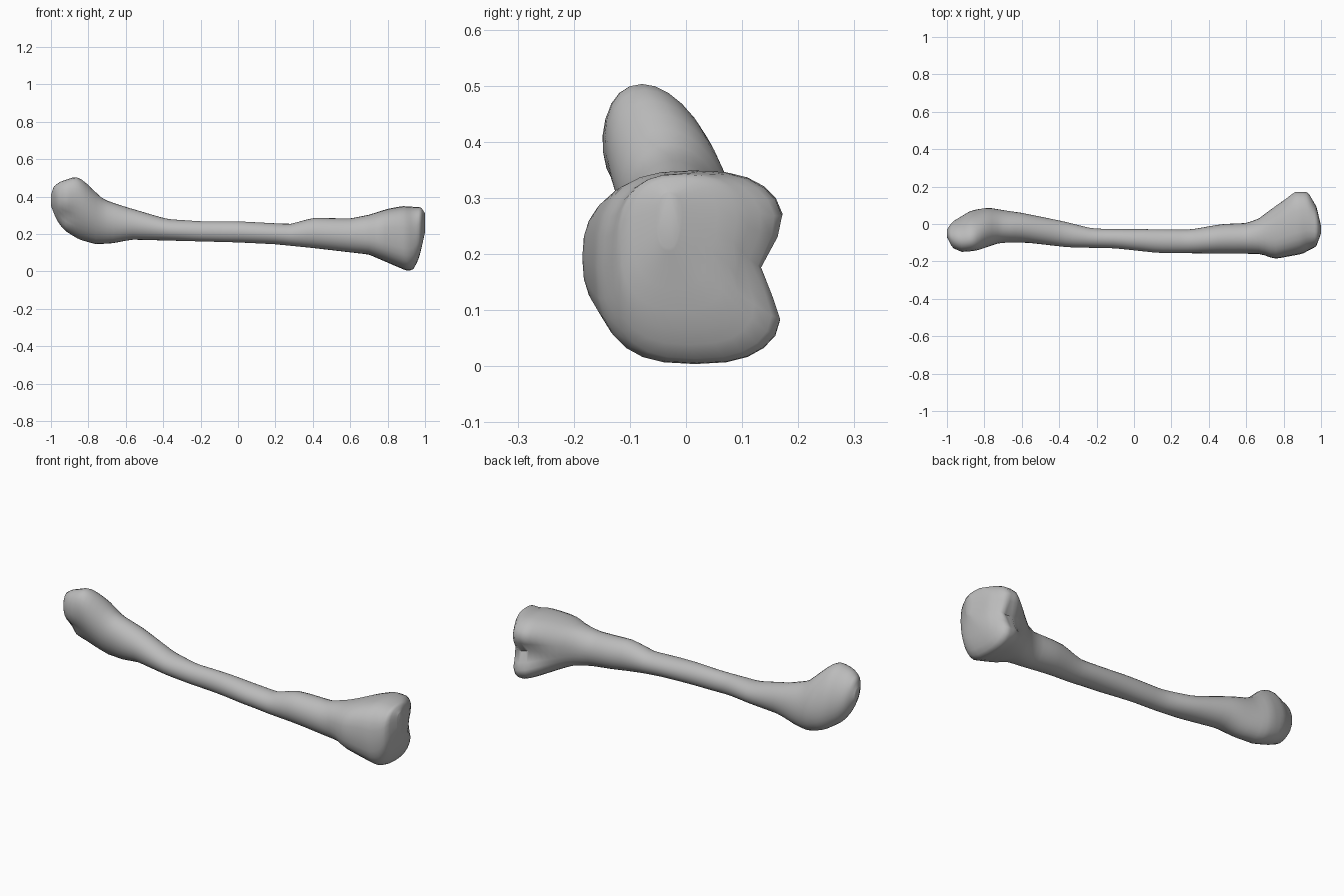
import bpy
import bmesh
import math
from mathutils import Vector

default_cube = bpy.data.objects.get("Cube")
if default_cube:
    bpy.data.objects.remove(default_cube, do_unlink=True)

SIDES = 28
STATIONS = 72

# Outline of the bone along its length: (x, height) and (x, depth)
TOP = [(-1, .41), (-.985, .455), (-.95, .48), (-.87, .508), (-.83, .49), (-.72, .385),
       (-.6, .345), (-.38, .28), (-.2, .268), (0, .268), (.28, .253), (.4, .287),
       (.6, .283), (.7, .303), (.8, .335), (.88, .35), (.98, .343), (1, .31)]
BOTTOM = [(-1, .35), (-.97, .275), (-.93, .22), (-.85, .17), (-.76, .145), (-.67, .15),
          (-.57, .17), (0, .155), (.2, .145), (.4, .125), (.7, .09), (.85, .025),
          (.91, 0), (.94, .012), (.97, .075), (1, .21)]
BACK = [(-1, -.03), (-.97, .01), (-.88, .06), (-.78, .085), (-.6, .06), (-.38, .015),
        (-.22, -.025), (.3, -.03), (.47, 0), (.6, .005), (.67, .03), (.8, .14),
        (.86, .19), (.93, .19), (.975, .1), (1, -.01)]
FRONT = [(-1, -.07), (-.97, -.125), (-.92, -.145), (-.82, -.13), (-.72, -.1), (-.57, -.1),
         (-.35, -.125), (-.1, -.13), (.13, -.155), (.68, -.16), (.75, -.188),
         (.9, -.16), (.975, -.12), (1, -.05)]
# How far the section leans and how square it is
LEAN = [(-1, .2), (-.85, .27), (-.6, 0), (1, 0)]
SQUARENESS = [(-1, 2), (.6, 2), (.85, 2.8), (1, 2.6)]


def sample(points, x):
    """Straight interpolation along an outline."""
    for (x0, v0), (x1, v1) in zip(points, points[1:]):
        if x <= x1:
            return v0 + (v1 - v0) * (x - x0) / (x1 - x0)
    return points[-1][1]


def bump(distance, width):
    return math.exp(-(distance / width) ** 2)


def rounded(value, power):
    return math.copysign(abs(value) ** (2 / power), value)


def section_point(x, angle):
    top, bottom = sample(TOP, x), sample(BOTTOM, x)
    back, front = sample(BACK, x), sample(FRONT, x)
    power = sample(SQUARENESS, x)
    c, s = math.cos(angle), math.sin(angle)
    rise = rounded(s, power) * (top - bottom) / 2
    y = (back + front) / 2 + rounded(c, power) * (back - front) / 2
    y -= sample(LEAN, x) * rise
    z = (top + bottom) / 2 + rise
    # Hollow between the two rear knuckles of the wide end
    if c > 0:
        y -= .075 * bump(x - .88, .09) * bump(z - .17, .06) * c
    # Shallow groove under the ball at the narrow end
    else:
        y -= .025 * bump(x + .93, .05) * bump(z - .29, .035) * c
    return Vector((x, y, z))


# Bone: one lofted skin with closed ends
bm = bmesh.new()
rings = []
for i in range(STATIONS):
    x = -math.cos(math.pi * i / (STATIONS - 1))
    rings.append([bm.verts.new(section_point(x, math.tau * k / SIDES))
                  for k in range(SIDES)])
for a, b in zip(rings, rings[1:]):
    for k in range(SIDES):
        n = (k + 1) % SIDES
        bm.faces.new((a[k], a[n], b[n], b[k]))
bm.faces.new(rings[0])
bm.faces.new(rings[-1])
bmesh.ops.smooth_vert(bm, verts=[v for ring in rings[1:-1] for v in ring], factor=.3,
                      use_axis_x=True, use_axis_y=True, use_axis_z=True)
bmesh.ops.recalc_face_normals(bm, faces=bm.faces)

mesh = bpy.data.meshes.new("bone")
bm.to_mesh(mesh)
bm.free()
bone = bpy.data.objects.new("bone", mesh)
bpy.context.collection.objects.link(bone)

# Material
colour = (.5, .5, .5, 1)
grey = bpy.data.materials.new("bone grey")
grey.use_nodes = True
grey.diffuse_color = colour
grey.node_tree.nodes["Principled BSDF"].inputs["Base Color"].default_value = colour
mesh.materials.append(grey)

# Smooth shading
bpy.ops.object.select_all(action="DESELECT")
bone.select_set(True)
bpy.context.view_layer.objects.active = bone
bpy.ops.object.shade_smooth_by_angle(angle=math.radians(50))
